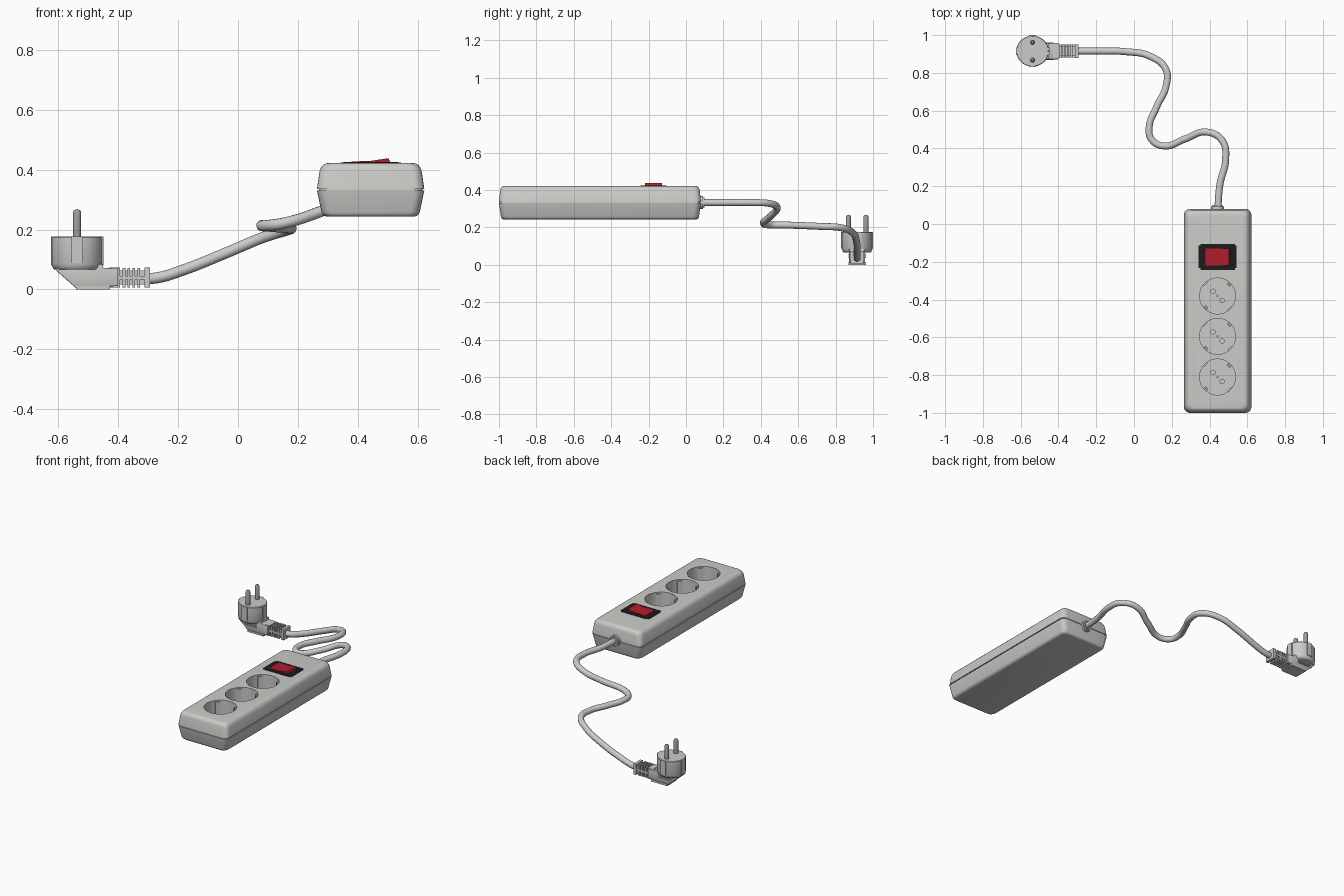
import bpy, bmesh, math
from mathutils import Vector, Matrix

if "Cube" in bpy.data.objects:
    bpy.data.objects.remove(bpy.data.objects["Cube"])


def mat(name, c):
    m = bpy.data.materials.new(name)
    m.diffuse_color = (*c, 1)
    m.use_nodes = True
    m.node_tree.nodes["Principled BSDF"].inputs["Base Color"].default_value = m.diffuse_color
    return m


GREY = mat("light_grey_plastic", (0.60, 0.60, 0.58))
METAL = mat("pin_metal", (0.33, 0.33, 0.33))
BLACK = mat("black_plastic", (0.012, 0.012, 0.012))
RED = mat("red_plastic", (0.45, 0.012, 0.025))


def finish(name, bm, m, bevel=0.0, angle=35):
    bmesh.ops.recalc_face_normals(bm, faces=bm.faces)
    if bevel:
        bmesh.ops.bevel(bm, geom=bm.edges[:], offset=bevel, segments=2,
                        profile=0.5, affect='EDGES')
    me = bpy.data.meshes.new(name)
    bm.to_mesh(me)
    bm.free()
    me.materials.append(m)
    me.shade_smooth()
    me.set_sharp_from_angle(angle=math.radians(angle))
    ob = bpy.data.objects.new(name, me)
    bpy.context.collection.objects.link(ob)
    return ob


def add_box(bm, x0, x1, y0, y1, z0, z1, turn=None):
    mtx = Matrix.Translation(((x0 + x1) / 2, (y0 + y1) / 2, (z0 + z1) / 2))
    if turn is not None:
        mtx = mtx @ Matrix.Rotation(turn, 4, 'Z')
    bmesh.ops.create_cube(bm, size=1, matrix=mtx @ Matrix.Diagonal((x1 - x0, y1 - y0, z1 - z0, 1)))


def add_cyl(bm, x, y, z0, z1, r, n=24):
    bmesh.ops.create_cone(bm, cap_ends=True, segments=n, radius1=r, radius2=r, depth=z1 - z0,
                          matrix=Matrix.Translation((x, y, (z0 + z1) / 2)))


def loft(bm, rings):
    loops = [[bm.verts.new(p) for p in ring] for ring in rings]
    n = len(loops[0])
    for a, b in zip(loops, loops[1:]):
        for i in range(n):
            bm.faces.new((a[i], a[(i + 1) % n], b[(i + 1) % n], b[i]))
    bm.faces.new(loops[0][::-1])
    bm.faces.new(loops[-1])


def prism(bm, pts, y0, y1):
    loft(bm, [[(x, y0, z) for x, z in pts], [(x, y1, z) for x, z in pts]])


def rounded_rect(hx, hy, r, cx, cy, z):
    out = []
    for k, (sx, sy) in enumerate(((1, 1), (-1, 1), (-1, -1), (1, -1))):
        for j in range(6):
            a = math.pi / 2 * (k + j / 5)
            out.append((cx + sx * (hx - r) + r * math.cos(a),
                        cy + sy * (hy - r) + r * math.sin(a), z))
    return out


def cut(ob, bm):
    cutter = finish("cutter", bm, GREY)
    cutter.hide_render = True
    mod = ob.modifiers.new("cut", 'BOOLEAN')
    mod.operation, mod.solver, mod.object = 'DIFFERENCE', 'EXACT', cutter
    dg = bpy.context.evaluated_depsgraph_get()
    me = bpy.data.meshes.new_from_object(ob.evaluated_get(dg))
    ob.modifiers.clear()
    ob.data = me
    bpy.data.objects.remove(cutter)


# housing: two tapered halves with a seam groove
CX, CY, TOP = 0.4425, -0.46, 0.422
profile = [(0.243, 0.034), (0.245, 0.026), (0.250, 0.019), (0.258, 0.015), (0.330, 0.0),
           (0.3305, 0.006), (0.3355, 0.006), (0.336, 0.0), (0.396, 0.009), (0.408, 0.014),
           (0.416, 0.021), (0.4205, 0.030), (TOP, 0.038)]
bm = bmesh.new()
loft(bm, [rounded_rect(0.179 - d, 0.54 - d * 0.7, 0.032, CX, CY, z) for z, d in profile])
housing = finish("housing", bm, GREY)

# socket wells, side keys and pin holes
FLOOR = 0.33
sockets = [-0.381, -0.595, -0.81]
D = math.sqrt(0.5)
bm = bmesh.new()
for y in sockets:
    add_cyl(bm, CX, y, FLOOR, 0.5, 0.095, 48)
cut(housing, bm)
bm = bmesh.new()
for y in sockets:
    for s in (-1, 1):
        add_cyl(bm, CX - s * 0.024, y + s * 0.024, FLOOR - 0.05, FLOOR + 0.02, 0.012, 16)
cut(housing, bm)
housing.data.shade_smooth()
housing.data.set_sharp_from_angle(angle=math.radians(35))

# earth clips and centre screws in the wells
clips, screws, keys = bmesh.new(), bmesh.new(), bmesh.new()
for y in sockets:
    add_cyl(screws, CX, y, FLOOR - 0.01, FLOOR + 0.004, 0.009, 16)
    for s in (-1, 1):
        px, py = CX + s * 0.088 * D, y + s * 0.088 * D
        add_box(clips, px - 0.008, px + 0.008, py - 0.011, py + 0.011, FLOOR - 0.01, 0.408, math.pi / 4)
        px, py = CX - s * 0.093 * D, y + s * 0.093 * D
        add_box(keys, px - 0.005, px + 0.005, py - 0.014, py + 0.014, FLOOR - 0.01, 0.414, -math.pi / 4)
finish("socket_earth_clips", clips, METAL)
finish("socket_screws", screws, METAL)
finish("socket_keys", keys, GREY)

# switch frame (stepped outline) and tilted rocker
SY = -0.174
bm = bmesh.new()
add_box(bm, CX - 0.101, CX + 0.101, SY - 0.060, SY + 0.060, 0.415, 0.4245)
add_box(bm, CX - 0.091, CX + 0.091, SY - 0.069, SY + 0.069, 0.415, 0.425)
finish("switch_frame", bm, BLACK)
bm = bmesh.new()
prism(bm, [(0.378, 0.418), (0.508, 0.418), (0.508, 0.424), (0.502, 0.438), (0.442, 0.429), (0.378, 0.427)],
      SY - 0.045, SY + 0.045)
finish("switch_rocker", bm, RED)

# cable collar on the housing end
bm = bmesh.new()
for r, y1 in ((0.034, 0.092), (0.026, 0.100)):
    bmesh.ops.create_cone(bm, cap_ends=True, segments=32, radius1=r, radius2=r, depth=0.04,
                          matrix=Matrix.Translation((CX, y1 - 0.02, 0.333)) @ Matrix.Rotation(math.pi / 2, 4, 'X'))
finish("cable_collar", bm, GREY)

# cable
path = [(0.4425, 0.06, 0.333), (0.455, 0.21, 0.333), (0.485, 0.34, 0.333), (0.468, 0.44, 0.329),
        (0.385, 0.487, 0.308), (0.27, 0.45, 0.258), (0.16, 0.413, 0.223), (0.095, 0.445, 0.213),
        (0.08, 0.51, 0.213), (0.12, 0.62, 0.21), (0.17, 0.73, 0.205), (0.168, 0.82, 0.200),
        (0.085, 0.888, 0.174), (-0.04, 0.912, 0.122), (-0.18, 0.915, 0.066), (-0.27, 0.915, 0.039),
        (-0.33, 0.915, 0.036)]
cu = bpy.data.curves.new("cable_path", 'CURVE')
cu.dimensions = '3D'
cu.bevel_depth, cu.bevel_resolution, cu.resolution_u = 0.0185, 5, 10
sp = cu.splines.new('BEZIER')
sp.bezier_points.add(len(path) - 1)
for p, co in zip(sp.bezier_points, path):
    p.co = co
    p.handle_left_type = p.handle_right_type = 'AUTO'
tmp = bpy.data.objects.new("cable_path", cu)
bpy.context.collection.objects.link(tmp)
me = bpy.data.meshes.new_from_object(tmp.evaluated_get(bpy.context.evaluated_depsgraph_get()))
bpy.data.objects.remove(tmp)
bm = bmesh.new()
bm.from_mesh(me)
finish("cable", bm, GREY, angle=60)

# plug head with flat side keys
PX, PY = -0.537, 0.915
bm = bmesh.new()
rings = []
for z, r in ((0.066, 0.074), (0.070, 0.080), (0.085, 0.086), (0.173, 0.086), (0.177, 0.083)):
    rings.append([(PX + r * math.cos(a * math.tau / 48), PY + 0.95 * r * math.sin(a * math.tau / 48), z)
                  for a in range(48)])
loft(bm, rings)
finish("plug_head", bm, GREY)
bm = bmesh.new()
add_box(bm, PX - 0.018, PX + 0.018, PY - 0.085, PY + 0.085, 0.088, 0.176)
add_box(bm, PX - 0.087, PX + 0.089, PY - 0.020, PY + 0.020, 0.080, 0.1765)
finish("plug_side_keys", bm, GREY)

# plug pins with rounded tips
bm = bmesh.new()
for s in (-1, 1):
    loft(bm, [[(PX + r * math.cos(a * math.tau / 20), PY + s * 0.047 + r * math.sin(a * math.tau / 20), z)
               for a in range(20)]
              for z, r in ((0.17, 0.0135), (0.257, 0.0135), (0.263, 0.011), (0.267, 0.006))])
finish("plug_pins", bm, METAL)

# angled plug handle with grip ribs and foot plate
bm = bmesh.new()
prism(bm, [(-0.608, 0.085), (-0.608, 0.064), (-0.537, 0.002), (-0.43, 0.010), (-0.40, 0.012),
           (-0.40, 0.070), (-0.45, 0.072), (-0.45, 0.085)], PY - 0.043, PY + 0.043)
finish("plug_handle", bm, GREY, bevel=0.003)
bm = bmesh.new()
add_box(bm, -0.54, -0.427, PY - 0.047, PY + 0.047, 0.0, 0.012)
finish("plug_foot", bm, GREY)
bm = bmesh.new()
for i, z in enumerate((0.038, 0.046, 0.054)):
    add_box(bm, -0.575 + 0.008 * (2 - i), -0.48, PY - 0.047, PY + 0.047, z, z + 0.003)
finish("plug_grip_ribs", bm, GREY)

# slotted strain relief
bm = bmesh.new()
add_box(bm, -0.43, -0.296, PY - 0.024, PY + 0.024, 0.016, 0.064)
add_box(bm, -0.43, -0.393, PY - 0.035, PY + 0.035, 0.006, 0.073)
add_box(bm, -0.312, -0.293, PY - 0.035, PY + 0.035, 0.006, 0.073)
add_box(bm, -0.43, -0.295, PY - 0.034, PY + 0.034, 0.034, 0.045)
for i in range(4):
    x = -0.385 + 0.0165 * i
    add_box(bm, x, x + 0.009, PY - 0.0345, PY + 0.0345, 0.0065, 0.0725)
finish("strain_relief", bm, GREY)
